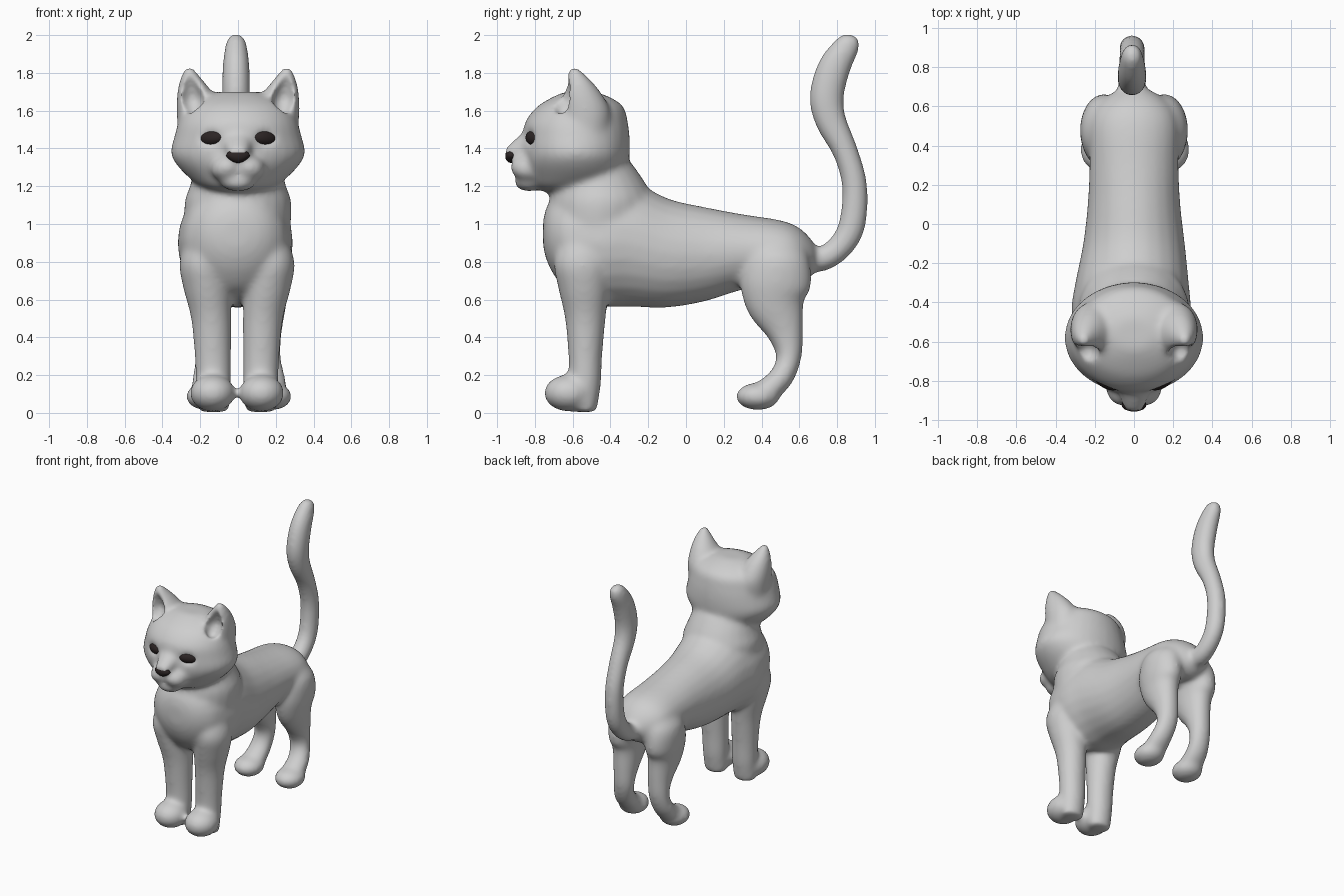
import bpy, bmesh, math
from mathutils import Vector, Matrix

cube = bpy.data.objects.get("Cube")
if cube:
    bpy.data.objects.remove(cube, do_unlink=True)


def material(name, rgb, rough):
    m = bpy.data.materials.new(name)
    m.use_nodes = True
    m.diffuse_color = (*rgb, 1)
    node = m.node_tree.nodes["Principled BSDF"]
    node.inputs["Base Color"].default_value = (*rgb, 1)
    node.inputs["Roughness"].default_value = rough
    return m


GREY = material("grey fur", (0.62, 0.62, 0.62), 0.8)
DARK = material("dark eye and nose", (0.025, 0.018, 0.018), 0.5)


def finish(name, bm, mat):
    bmesh.ops.recalc_face_normals(bm, faces=bm.faces)
    for f in bm.faces:
        f.smooth = True
    me = bpy.data.meshes.new(name)
    bm.to_mesh(me)
    bm.free()
    me.materials.append(mat)
    ob = bpy.data.objects.new(name, me)
    bpy.context.collection.objects.link(ob)
    return ob


def spline(a, b, c, d, t):
    return 0.5 * (2 * b + (c - a) * t + (2 * a - 5 * b + 4 * c - d) * t ** 2
                  + (3 * b - a - 3 * c + d) * t ** 3)


def tube(bm, points, sides=24, steps=4, axis=None):
    """Smooth loft through (x, y, z, half width, half thickness)."""
    p = [Vector(q) for q in points]
    p = [p[0]] + p + [p[-1]]
    path = [spline(*p[i:i + 4], s / steps)
            for i in range(len(p) - 3) for s in range(steps)] + [p[-1]]
    rings = []
    for i, q in enumerate(path):
        d = path[min(i + 1, len(path) - 1)] - path[max(i - 1, 0)]
        side = axis or Vector((0, -d[2], d[1])).normalized()
        ring = []
        for k in range(sides):
            a = math.tau * k / sides
            co = Vector(q[:3]) + Vector((q[3] * math.cos(a), 0, 0)) + side * q[4] * math.sin(a)
            ring.append(bm.verts.new(co))
        rings.append(ring)
    for r, s in zip(rings, rings[1:]):
        for k in range(sides):
            n = (k + 1) % sides
            bm.faces.new((r[k], r[n], s[n], s[k]))
    bm.faces.new(rings[0][::-1])
    bm.faces.new(rings[-1])


def ball(bm, centre, radii, turn=0, tilt=0):
    mat = (Matrix.Translation(centre) @ Matrix.Rotation(turn, 4, 'Z')
           @ Matrix.Rotation(tilt, 4, 'Y') @ Matrix.Diagonal((*radii, 1)))
    bmesh.ops.create_uvsphere(bm, u_segments=24, v_segments=16, radius=1, matrix=mat)


def flip(points, s, shift=0):
    return [(q[0] * s + shift, *q[1:]) for q in points]


LEVEL = Vector((0, 1, 0))
UP = Vector((0, 0, 1))
fur = bmesh.new()

# torso, chest to rump
tube(fur, [(-.01, -.757, .95, .05, .06), (-.01, -.742, .95, .13, .13), (-.01, -.70, .94, .205, .21),
           (-.015, -.62, .92, .27, .28), (-.015, -.45, .9, .305, .335), (-.01, -.3, .9, .29, .338),
           (0, -.1, .847, .26, .29), (0, .1, .84, .237, .25), (0, .3, .852, .228, .2),
           (0, .5, .855, .225, .165), (0, .6, .835, .19, .145), (0, .67, .82, .11, .09),
           (0, .69, .82, .05, .04)], axis=UP)
# neck
tube(fur, [(0, -.47, .9, .27, .24), (0, -.45, 1.1, .285, .275),
           (0, -.455, 1.2, .255, .25), (0, -.49, 1.32, .22, .205)], axis=LEVEL)
# head
tube(fur, [(0, -.6, 1.165, .1, .13), (0, -.6, 1.195, .19, .2), (0, -.58, 1.25, .265, .25),
           (0, -.58, 1.32, .33, .275), (0, -.58, 1.38, .356, .282), (0, -.58, 1.46, .338, .282),
           (0, -.58, 1.54, .315, .272), (0, -.56, 1.62, .275, .23), (0, -.555, 1.67, .2, .155),
           (0, -.56, 1.7, .1, .08)], sides=32, axis=LEVEL)
# muzzle bridge, chin
tube(fur, [(0, -.7, 1.47, .1, .1), (0, -.82, 1.425, .085, .075), (0, -.9, 1.39, .066, .05),
           (0, -.945, 1.375, .05, .03), (0, -.957, 1.372, .025, .015)])
ball(fur, (0, -.83, 1.222), (.095, .08, .05))
# tail
tube(fur, [(-.01, .6, .82, .08, .07), (-.01, .72, .815, .07, .067), (-.01, .82, .885, .066, .069),
           (-.01, .88, 1.0, .066, .072), (-.01, .893, 1.2, .066, .068), (-.01, .845, 1.38, .067, .068),
           (-.01, .765, 1.55, .071, .084), (-.01, .745, 1.68, .075, .092), (-.01, .785, 1.83, .072, .088),
           (-.01, .85, 1.94, .058, .07), (-.01, .868, 1.985, .042, .052), (-.01, .872, 2.003, .02, .028)])

cut = bmesh.new()
for s in (1, -1):
    # cheeks beside the mouth
    ball(fur, (.056 * s, -.835, 1.3), (.09, .095, .072), tilt=.25 * s)
    # ears
    tube(fur, flip([(.2, -.53, 1.5, .12, .13), (.212, -.535, 1.6, .114, .135),
                    (.227, -.555, 1.69, .096, .11), (.248, -.572, 1.765, .06, .066),
                    (.26, -.597, 1.832, .02, .02)], s), axis=LEVEL)
    # ear hollows
    tube(cut, flip([(.235, -.655, 1.58, .03, .03), (.24, -.645, 1.65, .06, .065),
                    (.248, -.65, 1.72, .047, .058), (.259, -.665, 1.79, .018, .04)], s), axis=LEVEL)
    # eye sockets
    ball(cut, (.15 * s, -.86, 1.455), (.085, .05, .055), turn=.5 * s)
    # front legs and paws
    off = -.01 * (s > 0)
    tube(fur, flip([(.16, -.54, .95, .1, .12), (.185, -.55, .8, .125, .15),
                    (.165, -.542, .66, .125, .135), (.142, -.533, .5, .107, .108),
                    (.133, -.533, .3, .097, .09), (.13, -.535, .15, .093, .085),
                    (.13, -.535, .005, .08, .062)], s, off), axis=LEVEL)
    ball(fur, (.135 * s + off, -.62, .105), (.12, .132, .098))
    ball(fur, (.13 * s + off, -.54, .06), (.092, .075, .058))
    # hind legs and paws
    out = .01 * (s > 0)
    hind = [(.09, .5, .95, .06, .08), (.14, .49, .84, .12, .16), (.155, .475, .7, .12, .19),
            (.152, .475, .58, .105, .16), (.147, .525, .43, .085, .1), (.15, .545, .3, .077, .068),
            (.16 + out, .505, .19, .08, .065), (.165 + out, .42, .11, .088, .068),
            (.17 + out, .36, .085, .09, .06)]
    tube(fur, flip(hind, s))
    ball(fur, ((.17 + out) * s, .38, .087), (.106, .117, .073))

hollows = finish("ear_and_eye_socket_cutter", cut, GREY)
hollows.hide_render = True
hollows.hide_viewport = True
body = finish("cat_body", fur, GREY)


def fuse(voxel):
    m = body.modifiers.new("fuse", 'REMESH')
    m.mode = 'VOXEL'
    m.voxel_size = voxel
    m.use_smooth_shade = True


# fuse the parts into one skin, hollow ears and sockets, then soften
fuse(.014)
scoop = body.modifiers.new("hollow out", 'BOOLEAN')
scoop.operation = 'DIFFERENCE'
scoop.object = hollows
fuse(.013)
soft = body.modifiers.new("soften", 'SMOOTH')
soft.factor = .5
soft.iterations = 18

# eyes
for s, label in ((1, "left_eye"), (-1, "right_eye")):
    bm = bmesh.new()
    ball(bm, (.141 * s, -.803, 1.455), (.071, .036, .04), turn=.5 * s, tilt=.08 * s)
    finish(label, bm, DARK)

# nose, wide at the top and narrow below
bm = bmesh.new()
ball(bm, (0, -.924, 1.36), (.063, .033, .037))
for v in bm.verts:
    if v.co.z < 1.36:
        v.co.x *= 1 - 9 * (1.36 - v.co.z)
finish("nose", bm, DARK)
